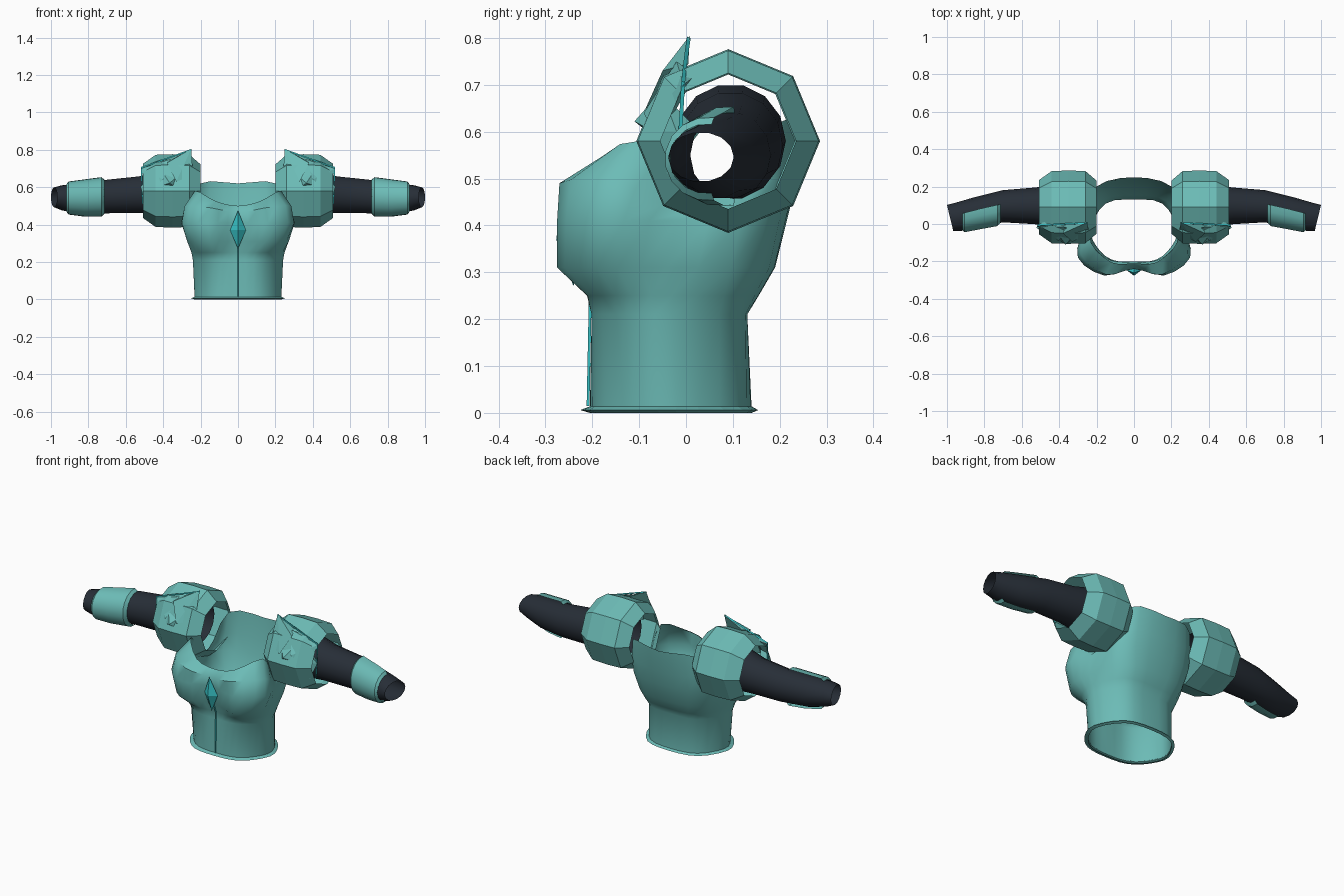
import bpy, bmesh, math
from mathutils import Vector

if "Cube" in bpy.data.objects:
    bpy.data.objects.remove(bpy.data.objects["Cube"])


def material(name, rgb):
    m = bpy.data.materials.new(name)
    m.diffuse_color = (*rgb, 1)
    m.use_nodes = True
    m.node_tree.nodes["Principled BSDF"].inputs["Base Color"].default_value = m.diffuse_color
    return m


TEAL = material("teal armour", (0.15, 0.50, 0.47))
DARK = material("dark cloth", (0.020, 0.027, 0.038))
CYAN = material("bright cyan", (0.04, 0.56, 0.58))


def make(name, verts, faces, mat, smooth=None):
    mesh = bpy.data.meshes.new(name)
    mesh.from_pydata([tuple(v) for v in verts], [], faces)
    bm = bmesh.new()
    bm.from_mesh(mesh)
    bmesh.ops.recalc_face_normals(bm, faces=bm.faces)
    bm.to_mesh(mesh)
    bm.free()
    mesh.materials.append(mat)
    ob = bpy.data.objects.new(name, mesh)
    bpy.context.collection.objects.link(ob)
    if smooth:
        bpy.ops.object.select_all(action='DESELECT')
        ob.select_set(True)
        bpy.context.view_layer.objects.active = ob
        bpy.ops.object.shade_smooth_by_angle(angle=math.radians(smooth))
    return ob


def loft(name, rows, mat, closed=True, smooth=None):
    n = len(rows[0])
    faces = [(r * n + i, r * n + (i + 1) % n, (r + 1) * n + (i + 1) % n, (r + 1) * n + i)
             for r in range(len(rows) - 1) for i in range(n if closed else n - 1)]
    return make(name, [v for row in rows for v in row], faces, mat, smooth)


def round_loop(half, steps=3):
    """Mirror half a cross-section and round it with a closed spline."""
    pts = [Vector(p) for p in half]
    pts += [Vector((-p.x, p.y, p.z)) for p in reversed(pts[1:-1])]
    n, out = len(pts), []
    for i in range(n):
        a, b, c, d = (pts[(i + k) % n] for k in (-1, 0, 1, 2))
        for s in range(steps):
            t = s / steps
            out.append(0.5 * (2 * b + (c - a) * t + (2 * a - 5 * b + 4 * c - d) * t * t
                              + (3 * b - a - 3 * c + d) * t ** 3))
    return out


def level(z, *xy):
    return [(x, y, z) for x, y in xy]


# Torso shell, open at waist, neck and shoulders
sections = [
    level(.01, (0, -.205), (.12, -.19), (.20, -.12), (.232, -.02), (.15, .11), (0, .14)),
    level(.21, (0, -.20), (.12, -.195), (.21, -.13), (.24, -.03), (.15, .11), (0, .13)),
    level(.25, (0, -.20), (.13, -.21), (.22, -.15), (.248, -.03), (.17, .125), (0, .155)),
    level(.31, (0, -.225), (.15, -.275), (.26, -.19), (.262, -.04), (.19, .15), (0, .19)),
    level(.41, (0, -.235), (.16, -.275), (.30, -.18), (.27, -.02), (.215, .17), (0, .215)),
    [(0, -.24, .465), (.15, -.27, .49), (.285, -.16, .50), (.245, .01, .43),
     (.215, .19, .50), (0, .235, .49)],
    [(0, -.21, .50), (.12, -.205, .525), (.23, -.10, .58), (.215, .03, .46),
     (.20, .20, .62), (0, .25, .62)],
]
loops = [round_loop(s) for s in sections]
loft("torso", loops, TEAL, smooth=50)

# Thin flared hem at the waist
outer = [Vector((v.x * 1.08, v.y * 1.1, .006)) for v in loops[0]]
lower = [Vector((v.x, v.y, 0)) for v in loops[0]]
loft("waist_hem", [[v + Vector((0, 0, .004)) for v in loops[0]], outer, lower], TEAL)

# Chest gem and the seam strip below it
gem = [(0, -.262, .475), (0, -.24, .27), (-.042, -.245, .37), (.042, -.245, .37),
       (0, -.277, .37), (0, -.22, .37)]
make("chest_gem", gem, [(t, a, b) for t in (0, 1)
                        for a, b in ((2, 4), (4, 3), (3, 5), (5, 2))], CYAN)
loft("front_seam", [[(-.004, y, z), (0, y - .006, z), (.004, y, z)]
                    for y, z in ((-.206, .015), (-.202, .21), (-.202, .25), (-.226, .31))],
     CYAN, closed=False)

# Arm stations: x, centre y, centre z, radius y, radius z
ARM = [(.30, .095, .58, .118, .122), (.44, .095, .57, .112, .115), (.53, .097, .56, .098, .10),
       (.70, .095, .55, .086, .092), (.85, .062, .54, .082, .084), (.94, .038, .543, .075, .068),
       (.983, .032, .546, .070, .053)]


def arm_at(x):
    for a, b in zip(ARM, ARM[1:]):
        if x <= b[0]:
            t = (x - a[0]) / (b[0] - a[0])
            return [p + (q - p) * t for p, q in zip(a, b)]
    return ARM[-1]


def ring(side, station, angles, grow=0.0, slant=0.0):
    x, y, z, ry, rz = station
    return [(side * (x + slant * math.cos(a)), y + (ry + grow) * math.cos(a),
             z + (rz + grow) * math.sin(a)) for a in angles]


def turn(n):
    return [math.tau * i / n for i in range(n)]


for side, label in ((1, "right"), (-1, "left")):
    # Open cloth sleeve with a slanted cuff
    loft(label + "_arm", [ring(side, s, turn(14), slant=.017 * (s[0] > .9)) for s in ARM],
         DARK, smooth=50)

    # Forearm guard wrapped over the front half of the sleeve
    wrap = [math.radians(82 + 196 * i / 9) for i in range(10)]
    guard = [ring(side, arm_at(x), wrap, g) for x, g in
             ((.715, .001), (.73, .016), (.82, .015), (.905, .015), (.918, .002))]
    loft(label + "_forearm_guard", guard, TEAL, closed=False, smooth=35)

    # Faceted eight-sided shoulder guard
    loft(label + "_shoulder_guard",
         [ring(side, (x, .09, .58, r, r), turn(8)) for x, r in
          ((.20, .142), (.26, .193), (.35, .196), (.44, .193), (.508, .145))], TEAL)

    # Pointed shards on the front of the shoulder
    def shard(name, tip, base):
        pts = [(side * x, y, z) for x, y, z in [tip] + base]
        n = len(base)
        make(label + name, pts, [(0, 1 + i, 1 + (i + 1) % n) for i in range(n)]
             + [tuple(range(1, n + 1))], TEAL)

    shard("_tall_shard", (.25, .008, .805),
          [(.24, -.05, .66), (.33, -.095, .63), (.38, -.05, .73), (.36, .005, .745)])
    shard("_nose_shard", (.365, -.11, .622),
          [(.31, -.05, .67), (.41, -.05, .69), (.43, -.07, .60), (.32, -.07, .59)])
    shard("_outer_shard", (.518, -.005, .70),
          [(.36, -.02, .75), (.40, -.09, .64), (.48, -.06, .58), (.46, .02, .72)])
    shard("_side_shard", (.522, -.02, .60),
          [(.45, -.05, .68), (.43, -.085, .60), (.49, -.04, .51), (.49, .03, .60)])

    # Glowing edge lines along the shards
    path = [(.25, .006, .80), (.37, 0, .757), (.515, -.006, .705), (.514, -.012, .60),
            (.51, -.014, .51)]
    loft(label + "_edge_line", [[(side * (x + dx), y + dy, z + dz) for dx, dy, dz in
                                 ((-.003, -.004, -.003), (.003, -.004, .003), (0, .004, 0))]
                                for x, y, z in path], CYAN)
